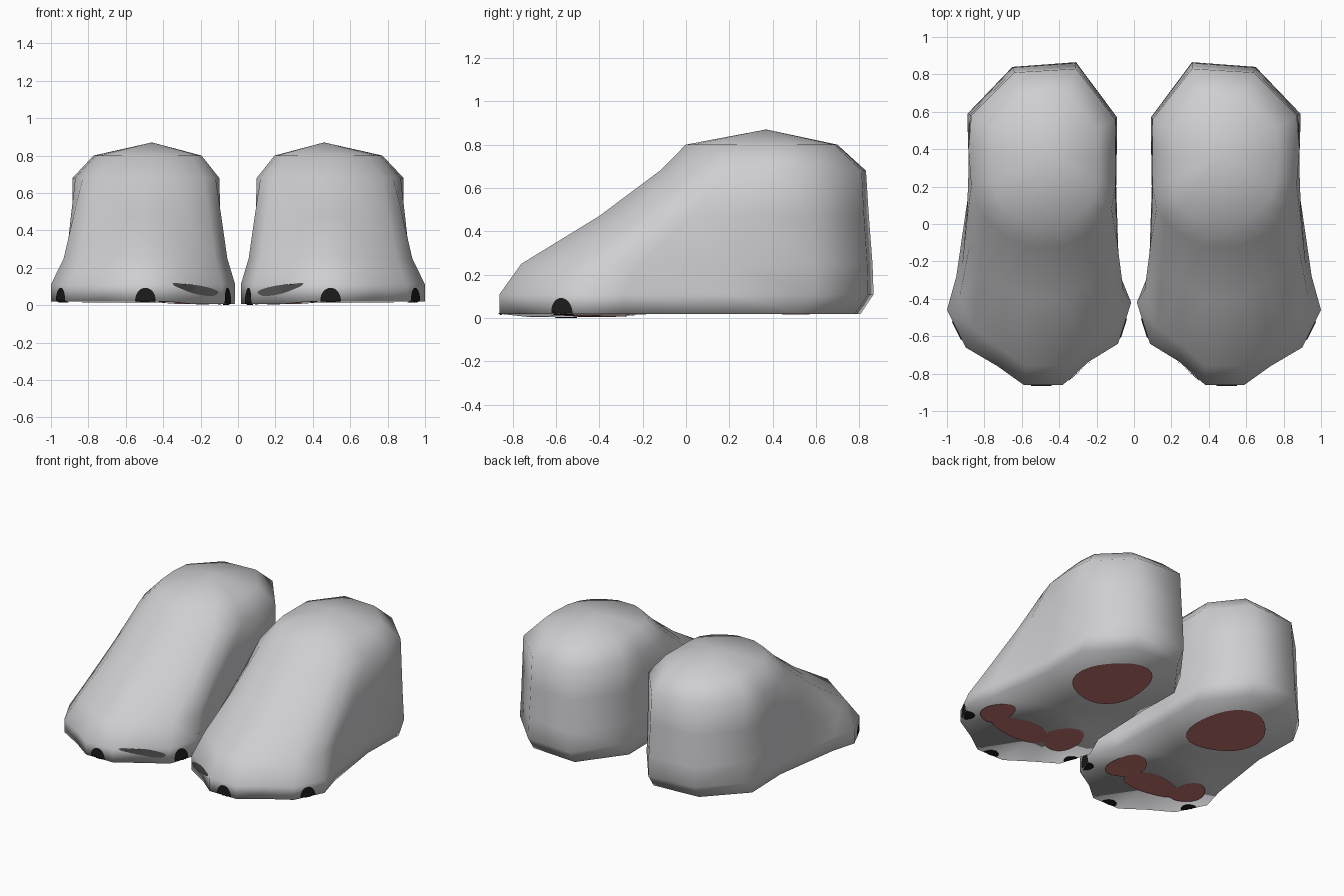
import bpy, bmesh, math
from mathutils import Vector
from mathutils.bvhtree import BVHTree

cube = bpy.data.objects.get("Cube")
if cube:
    bpy.data.objects.remove(cube)


def material(name, color):
    mat = bpy.data.materials.new(name)
    mat.use_nodes = True
    mat.diffuse_color = (*color, 1)
    mat.node_tree.nodes["Principled BSDF"].inputs["Base Color"].default_value = (*color, 1)
    return mat


fur = material("light grey fur", (0.62, 0.62, 0.64))
claw_black = material("claw black", (0.012, 0.012, 0.012))
crease_grey = material("dark crease grey", (0.09, 0.09, 0.09))
pad_red = material("pad red", (0.56, 0.18, 0.16))


def add_object(name, bm, mat):
    """Turn a bmesh into a smooth object mirrored to the other foot."""
    mesh = bpy.data.meshes.new(name)
    bm.to_mesh(mesh)
    bm.free()
    mesh.materials.append(mat)
    mesh.shade_smooth()
    obj = bpy.data.objects.new(name, mesh)
    bpy.context.collection.objects.link(obj)
    mirror = obj.modifiers.new("other_foot", "MIRROR")
    mirror.use_mirror_merge = False
    return obj


# Outlines of the left foot: toes and sole, then the ankle
toe_line = [(.38, -.86), (.59, -.86), (.73, -.76), (.9, -.66), (1, -.46), (.95, -.28),
            (.88, .2), (.89, .59), (.65, .84), (.31, .865), (.09, .57), (.095, .2),
            (.08, -.26), (.015, -.42), (.085, -.64), (.24, -.735)]
ankle_line = [(.38, -.12), (.56, -.12), (.68, -.07), (.77, 0), (.83, .08), (.87, .2),
              (.885, .4), (.87, .58), (.64, .81), (.31, .83), (.1, .56), (.1, .38),
              (.1, .2), (.12, .08), (.18, 0), (.27, -.07)]


def blend(tx, ty, z):
    return [Vector((a[0] + (b[0] - a[0]) * tx, a[1] + (b[1] - a[1]) * ty, z))
            for a, b in zip(toe_line, ankle_line)]


def shrink(ring, factor, z):
    middle = Vector((.46, .33, 0))
    return [(middle + (p - middle) * factor).to_2d().to_3d() + Vector((0, 0, z)) for p in ring]


# Sole dips slightly under the inner toes, and tucks in at the heel
sole = blend(0, 0, .02)
for p in sole:
    if p.y > .5:
        p.y -= .06
    if p.x < .3 and p.y < -.3:
        p.z = .006
ankle = blend(1, 1, .68)
rings = [sole, blend(0, 0, .11), blend(.4, .135, .25), blend(.7, .62, .47),
         ankle, shrink(ankle, .735, .8)]

# Feet: stacked rings closed by a fan on the sole and on the crown
bm = bmesh.new()
loops = [[bm.verts.new(p) for p in ring] for ring in rings]
count = len(toe_line)
bottom = bm.verts.new((.48, -.1, .022))
crown = bm.verts.new((.46, .37, .87))
for i in range(count):
    j = (i + 1) % count
    for low, high in zip(loops, loops[1:]):
        bm.faces.new((low[i], low[j], high[j], high[i]))
    bm.faces.new((loops[0][j], loops[0][i], bottom))
    bm.faces.new((loops[-1][i], loops[-1][j], crown))
bmesh.ops.triangulate(bm, faces=[f for f in bm.faces if len(f.verts) > 3])
bm.normal_update()
surface = BVHTree.FromBMesh(bm)
add_object("feet", bm, fur)


def patch(name, mat, center, u, v, wobble=0.0):
    """Thin blob lying on the foot surface, spanned by u and v."""
    center, u, v = Vector(center), Vector(u), Vector(v)
    steps, turns = 9, 28
    bm = bmesh.new()

    def snap(p):
        hit, normal, _, _ = surface.find_nearest(p)
        return bm.verts.new(hit + normal * .005)

    hub = snap(center)
    previous = None
    for s in range(1, steps + 1):
        ring = []
        for k in range(turns):
            a = k * math.tau / turns
            r = s / steps * (1 + wobble * math.sin(3 * a + 1))
            ring.append(snap(center + u * r * math.cos(a) + v * r * math.sin(a)))
        for k in range(turns):
            n = (k + 1) % turns
            if previous:
                bm.faces.new((previous[k], ring[k], ring[n], previous[n]))
            else:
                bm.faces.new((hub, ring[k], ring[n]))
        previous = ring
    add_object(name, bm, mat)


# Red pads under the sole
for name, x, y, a, b in [("heel_pads", .487, .36, .235, .28),
                         ("outer_pads", .8, -.41, .1, .13),
                         ("middle_pads", .55, -.48, .21, .11),
                         ("inner_pads", .27, -.39, .12, .15)]:
    patch(name, pad_red, (x, y, 0), (a, 0, 0), (0, -b, 0), .06)

# Claws wrap around the lower edge of each toe
up = Vector((0, 0, 1))
for name, x, y, angle in [("outer_claws", .945, -.57, -30),
                          ("middle_claws", .495, -.86, -90),
                          ("inner_claws", .045, -.56, -155)]:
    a = math.radians(angle)
    out = Vector((math.cos(a), math.sin(a), 0))
    patch(name, claw_black, (x, y, .025), up.cross(out) * .055, (out + up) * .068)

# Dark crease between the inner and middle toes
patch("toe_creases", crease_grey, (.22, -.74, .085), (.12, -.09, .025), (0, 0, .024), .1)
